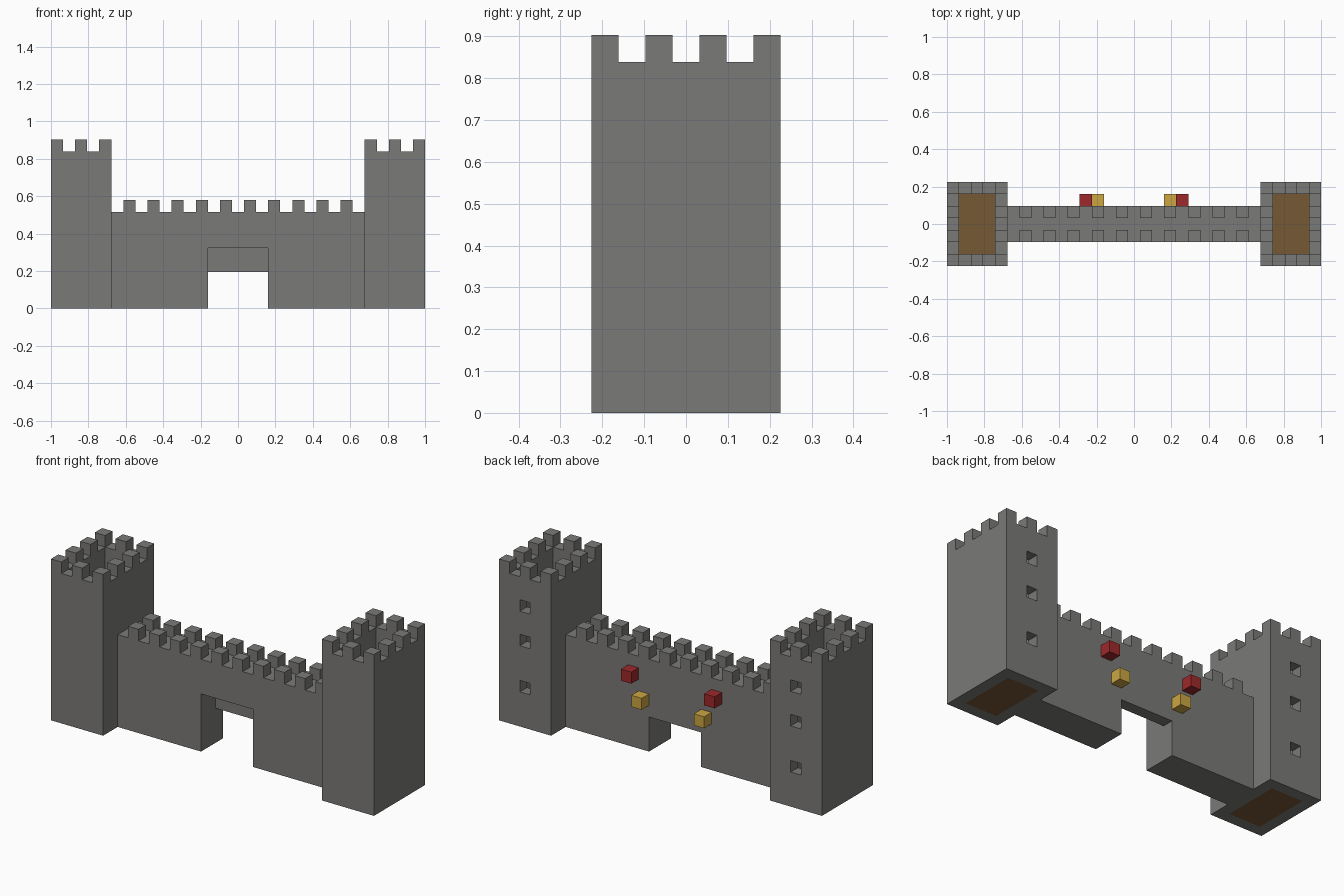
import bpy, bmesh
from mathutils import Matrix, Vector

if "Cube" in bpy.data.objects:
    bpy.data.objects.remove(bpy.data.objects["Cube"], do_unlink=True)

U = 2 / 31  # side of one building block


def material(name, rgb):
    mat = bpy.data.materials.new(name)
    mat.use_nodes = True
    mat.diffuse_color = (*rgb, 1)
    mat.node_tree.nodes["Principled BSDF"].inputs["Base Color"].default_value = (*rgb, 1)
    return mat


STONE = material("grey stone", (0.195, 0.193, 0.188))
WOOD = material("brown floor", (0.18, 0.10, 0.036))
RED = material("red", (0.34, 0.022, 0.024))
GOLD = material("gold", (0.60, 0.38, 0.055))


def boxes(name, spans, mat):
    """One object made of boxes, each given as low and high corners in blocks."""
    bm = bmesh.new()
    for low, high in spans:
        low, high = Vector(low) * U, Vector(high) * U
        place = Matrix.Translation((low + high) / 2) @ Matrix.Diagonal((*(high - low), 1))
        bmesh.ops.create_cube(bm, size=1, matrix=place)
    mesh = bpy.data.meshes.new(name)
    bm.to_mesh(mesh)
    bm.free()
    mesh.materials.append(mat)
    obj = bpy.data.objects.new(name, mesh)
    bpy.context.collection.objects.link(obj)
    return obj


def carve(obj, low, high):
    """Cut a box-shaped hole out of an object."""
    cutter = boxes("cutter", [(low, high)], STONE)
    cutter.hide_render = True
    mod = obj.modifiers.new("cut", "BOOLEAN")
    mod.operation, mod.solver, mod.object = "DIFFERENCE", "EXACT", cutter
    bpy.context.view_layer.objects.active = obj
    bpy.ops.object.modifier_apply(modifier=mod.name)
    bpy.data.objects.remove(cutter, do_unlink=True)


def tower(side, label):
    cx = side * 13
    # Hollow shaft with three windows in the back
    shaft = boxes(label + "_tower", [((cx - 2.5, -3.5, 0), (cx + 2.5, 3.5, 13))], STONE)
    carve(shaft, (cx - 1.5, -2.5, -1), (cx + 1.5, 2.5, 15))
    for z in (3, 7, 10):
        carve(shaft, (cx - 0.5, 2, z), (cx + 0.5, 4, z + 1))
    boxes(label + "_tower_floor", [((cx - 1.5, -2.5, 0), (cx + 1.5, 2.5, 1))], WOOD)

    # Battlements on every second block of the rim
    rim = [(i, j) for i in range(0, 5, 2) for j in range(0, 7, 2)
           if i in (0, 4) or j in (0, 6)]
    boxes(label + "_tower_battlements",
          [((cx - 2.5 + i, j - 3.5, 13), (cx - 1.5 + i, j - 2.5, 14)) for i, j in rim], STONE)

    # Hanging blocks on the back of the wall
    for name, x, z, mat in (("red_block", 4, 6, RED), ("gold_block", 3, 4, GOLD)):
        x *= side
        boxes(label + "_" + name, [((x - 0.5, 1.5, z), (x + 0.5, 2.5, z + 1))], mat)


for side, label in ((1, "left"), (-1, "right")):
    tower(side, label)

# Curtain wall with a gateway that is taller in front than at the back
wall = boxes("curtain_wall", [((-10.5, -1.5, 0), (10.5, 1.5, 8))], STONE)
carve(wall, (-2.5, -2.5, -1), (2.5, 0.5, 5))
carve(wall, (-2.5, -2.5, -1), (2.5, 2.5, 3))

# Two rows of battlements along the wall
boxes("wall_battlements",
      [((i - 9.5, y, 8), (i - 8.5, y + 1, 9)) for i in range(0, 19, 2) for y in (-1.5, 0.5)],
      STONE)
